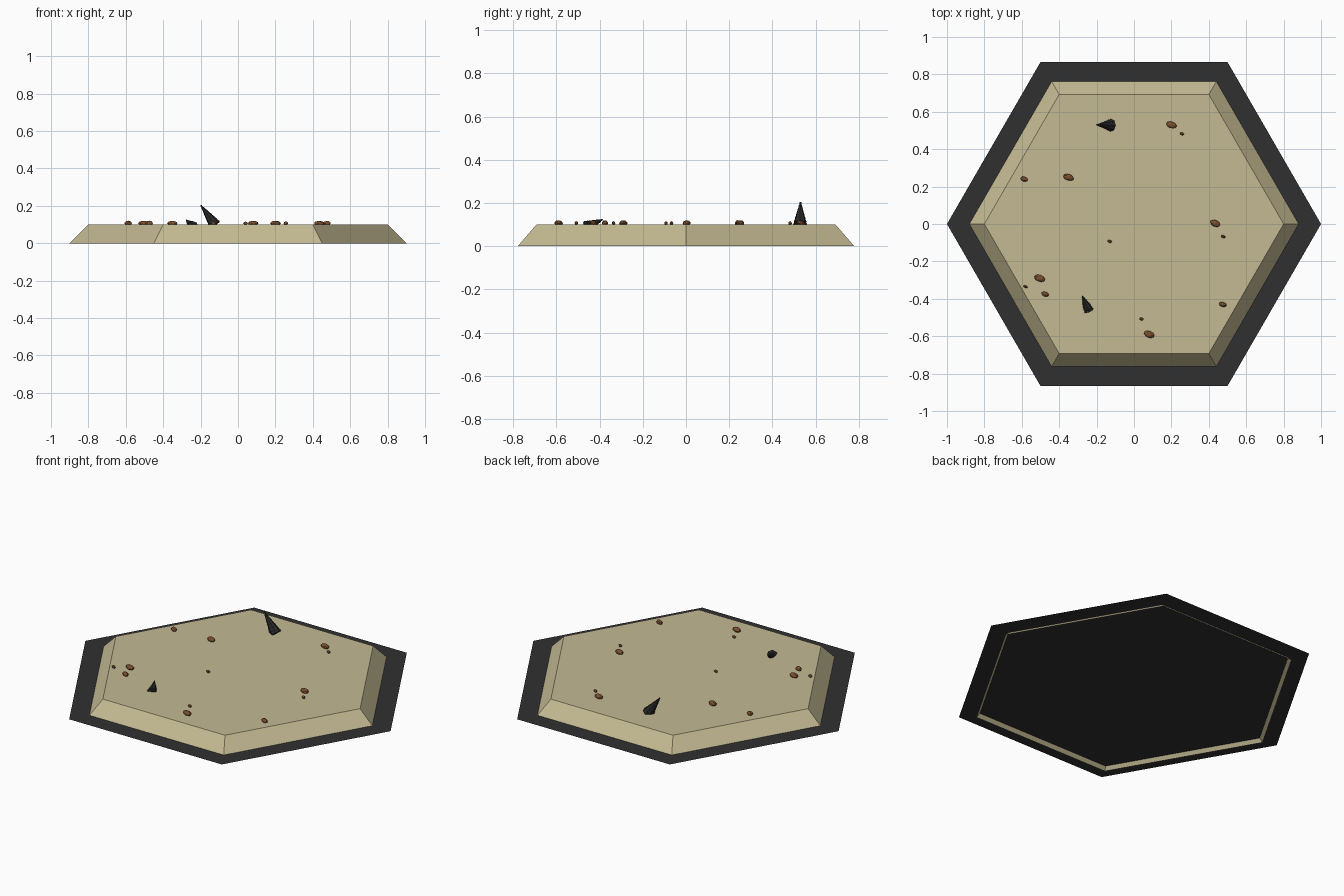
import bpy, bmesh, math, random
from mathutils import Vector

if "Cube" in bpy.data.objects:
    bpy.data.objects.remove(bpy.data.objects["Cube"])

random.seed(4)


def material(name, rgb):
    m = bpy.data.materials.new(name)
    m.diffuse_color = (*rgb, 1)
    m.use_nodes = True
    m.node_tree.nodes["Principled BSDF"].inputs["Base Color"].default_value = m.diffuse_color
    return m


SAND = material("sand", (0.55, 0.49, 0.29))
DARK = material("dark_border", (0.03, 0.03, 0.03))
BROWN = material("brown_stone", (0.2, 0.08, 0.03))
BLACK = material("black_rock", (0.022, 0.022, 0.024))


def finish(bm, name, mat):
    me = bpy.data.meshes.new(name)
    bm.to_mesh(me)
    bm.free()
    me.materials.append(mat)
    ob = bpy.data.objects.new(name, me)
    bpy.context.collection.objects.link(ob)
    return ob


def lathe(name, profile, sides, mat, cap_bottom=False):
    """Stack rings of (radius, z) and join them; the top is always capped."""
    bm = bmesh.new()
    rings = []
    for r, z in profile:
        rings.append([bm.verts.new((r * math.cos(k * math.tau / sides),
                                    r * math.sin(k * math.tau / sides), z))
                      for k in range(sides)])
    for a, b in zip(rings, rings[1:]):
        for k in range(sides):
            n = (k + 1) % sides
            bm.faces.new((a[k], a[n], b[n], b[k]))
    bm.faces.new(rings[-1])
    if cap_bottom:
        bm.faces.new(rings[0][::-1])
    return finish(bm, name, mat)


# Thin hexagonal border sheet and the open-bottomed sand block through it
lathe("border_sheet", [(1.0, 0.02)], 6, DARK)
lathe("sand_block", [(0.9, 0.0), (0.8, 0.1)], 6, SAND)


def spike(name, base, tip, radius, tiers=7):
    """Ribbed stone spike pointing from base to tip."""
    base, tip = Vector(base), Vector(tip)
    length = (tip - base).length
    profile = [(radius * 0.8, 0.0)]
    for i in range(tiers):
        t = i / tiers
        r = radius * (1 - t)
        profile.append((r, length * (t + 0.25 / tiers)))
        profile.append((r * 0.82, length * (t + 0.9 / tiers)))
    profile.append((0.0008, length))
    ob = lathe(name, profile, 8, BLACK, cap_bottom=True)
    ob.location = base
    ob.rotation_mode = 'QUATERNION'
    ob.rotation_quaternion = (tip - base).to_track_quat('Z', 'Y')


spike("large_spike", (-0.122, 0.528, 0.096), (-0.2, 0.53, 0.205), 0.034)
spike("small_spike", (-0.242, -0.462, 0.088), (-0.276, -0.386, 0.124), 0.031)


# Flattened pebbles scattered on the sand, in three sizes
def pebble(name, x, y, size):
    bm = bmesh.new()
    bmesh.ops.create_icosphere(bm, subdivisions=2, radius=1)
    for v in bm.verts:
        v.co *= random.uniform(0.92, 1.06)
    ob = finish(bm, name, BROWN)
    ob.location = (x, y, 0.107)
    ob.scale = (size, size * 0.62, 0.013 if size > 0.015 else 0.009)
    ob.rotation_euler.z = math.radians(-20)


LARGE, MEDIUM, SMALL = 0.029, 0.021, 0.012
pebbles = {
    LARGE: [(0.20, 0.53), (-0.35, 0.25), (0.435, 0.003), (-0.505, -0.29), (0.08, -0.59)],
    MEDIUM: [(-0.587, 0.24), (0.475, -0.43), (-0.475, -0.375)],
    SMALL: [(0.256, 0.482), (0.477, -0.067), (-0.13, -0.093), (-0.58, -0.335), (0.04, -0.508)],
}
for size, spots in pebbles.items():
    for x, y in spots:
        pebble("pebble", x, y, size)
